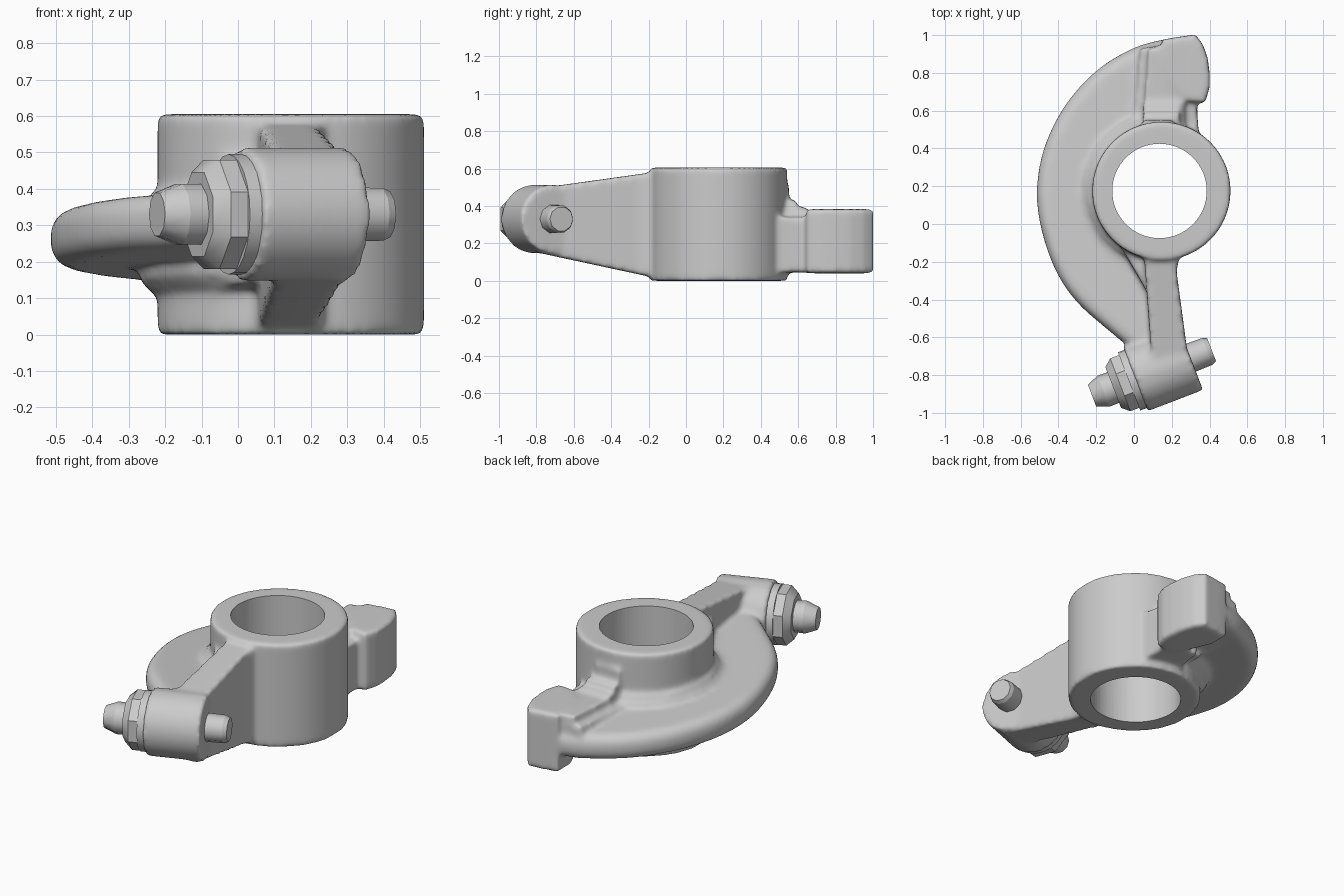
import bpy, bmesh
from math import radians, sin, cos
from mathutils import Matrix

if "Cube" in bpy.data.objects:
    bpy.data.objects.remove(bpy.data.objects["Cube"])

HUB = (0.145, 0.175)
AXIS = (Matrix.Translation((0.1, -0.785, 0.33)) @ Matrix.Rotation(radians(21), 4, 'Z')
        @ Matrix.Rotation(radians(90), 4, 'Y'))


def rounded(pts, passes=2):
    """Cut the corners of a closed outline so that it runs as a smooth curve."""
    for _ in range(passes):
        out = []
        for (ax, ay), (bx, by) in zip(pts, pts[1:] + pts[:1]):
            out += [(ax * .75 + bx * .25, ay * .75 + by * .25),
                    (ax * .25 + bx * .75, ay * .25 + by * .75)]
        pts = out
    return pts


def prism(bm, pts, low, high, round_off=0.0):
    """Closed outline extruded between two planes given as (height, slope in y)."""
    bot = [bm.verts.new((x, y, low[0] + low[1] * y)) for x, y in pts]
    top = [bm.verts.new((x, y, high[0] + high[1] * y)) for x, y in pts]
    caps = [bm.faces.new(bot[::-1]), bm.faces.new(top)]
    n = len(pts)
    for i in range(n):
        j = (i + 1) % n
        bm.faces.new((bot[i], bot[j], top[j], top[i]))
    if round_off:
        bm.normal_update()
        edges = [e for f in caps for e in f.edges]
        bmesh.ops.bevel(bm, geom=edges, offset=round_off, segments=4,
                        profile=0.5, affect='EDGES')


def rod(bm, t0, t1, r0, r1, sides, frame=AXIS, turn=0):
    """Straight or tapered cylinder from t0 to t1 along the frame's z axis."""
    m = frame @ Matrix.Translation((0, 0, (t0 + t1) / 2)) @ Matrix.Rotation(radians(turn), 4, 'Z')
    bmesh.ops.create_cone(bm, cap_ends=True, segments=sides, radius1=r0, radius2=r1,
                          depth=t1 - t0, matrix=m)


def finish(bm, name):
    bmesh.ops.recalc_face_normals(bm, faces=bm.faces)
    mesh = bpy.data.meshes.new(name)
    bm.to_mesh(mesh)
    bm.free()
    ob = bpy.data.objects.new(name, mesh)
    bpy.context.collection.objects.link(ob)
    return ob


def activate(ob):
    bpy.ops.object.select_all(action='DESELECT')
    ob.select_set(True)
    bpy.context.view_layer.objects.active = ob


bm = bmesh.new()

# hub
rod(bm, 0, 0.605, 0.366, 0.366, 96, Matrix.Translation((*HUB, 0)))

# curved side flange, a thin plate that dips towards the back
flange = [(-0.03, -0.65), (-0.15, -0.55), (-0.27, -0.45), (-0.36, -0.345), (-0.43, -0.22),
          (-0.485, -0.06), (-0.512, 0.08), (-0.516, 0.2), (-0.494, 0.35), (-0.444, 0.49),
          (-0.373, 0.62), (-0.282, 0.735), (-0.18, 0.83), (-0.07, 0.9), (0.05, 0.955),
          (0.2, 0.985), (0.3, 0.97), (0.3, 0.75), (0.2, 0.62), (0.13, 0.4), (0.13, -0.7),
          (0.05, -0.7)]
prism(bm, rounded(flange), (0.198, -0.075), (0.352, -0.08), 0.06)

# root that smooths into the fillet between hub and flange
for r, z0, z1 in ((0.415, 0.15, 0.365), (0.392, 0.125, 0.395)):
    arc = [(HUB[0] + r * cos(radians(a)), HUB[1] + r * sin(radians(a)))
           for a in range(95, 253, 6)]
    prism(bm, arc + [HUB], (z0, -0.05), (z1, -0.05))

# tapering rib from hub to screw boss, with a gusset on the flange side
rib = [(0.05, -0.12), (0.25, -0.12), (0.225, -0.25), (0.275, -0.62), (0.29, -0.8), (0.1, -0.8)]
prism(bm, rib, (-0.02, -0.215), (0.605, 0.14))
prism(bm, [(-0.1, -0.07), (0.07, -0.36), (0.14, -0.1)], (0.1, -0.15), (0.48, 0))

# screw boss
rod(bm, -0.1, 0.214, 0.183, 0.183, 64)

# contact pad, its raised shoulder, and the web joining it to the hub
pad = [(0.325, 1.003), (0.365, 0.95), (0.39, 0.88), (0.4, 0.8), (0.4, 0.72), (0.375, 0.64),
       (0.29, 0.65), (0.2, 0.73), (0.15, 0.85), (0.15, 0.975), (0.2, 0.985)]
prism(bm, pad, (0.04, 0), (0.383, 0))
for x, z in ((0.0, 0.325), (0.045, 0.375)):
    prism(bm, [(x, 0.5), (0.27, 0.5), (0.27, 0.96), (x + 0.03, 0.93)], (0.135, 0), (z, 0))
for y, z, x1 in ((0.55, 0.51, 0.2), (0.59, 0.43, 0.24), (0.64, 0.395, 0.25)):
    prism(bm, [(0.05, 0.45), (x1, 0.45), (x1, y), (0.05, y)], (0.1, 0), (z, 0))
prism(bm, [(0.1, 0.45), (0.345, 0.42), (0.33, 0.68), (0.14, 0.72)], (0.045, 0), (0.34, 0))
body = finish(bm, "rocker_body")

# fuse the parts and soften the joints
fuse = body.modifiers.new("fuse", 'REMESH')
fuse.mode = 'VOXEL'
fuse.voxel_size = 0.0125
soft = body.modifiers.new("soften", 'SMOOTH')
soft.factor = 0.5
soft.iterations = 14

# plain shaft bore
bm = bmesh.new()
rod(bm, -0.1, 0.7, 0.25, 0.25, 64, Matrix.Translation((0.135, 0.175, 0)))
cutter = finish(bm, "bore_cutter")
cutter.hide_render = True
cut = body.modifiers.new("bore", 'BOOLEAN')
cut.object = cutter
cut.operation = 'DIFFERENCE'
cut.solver = 'EXACT'
activate(body)
bpy.ops.object.convert(target='MESH')
bpy.ops.object.shade_smooth_by_angle(angle=radians(60))
bpy.data.objects.remove(cutter)

# lock nut with a chamfered outer end
bm = bmesh.new()
rod(bm, -0.135, -0.09, 0.165, 0.165, 24)
rod(bm, -0.185, -0.13, 0.162, 0.162, 8, turn=22.5)
rod(bm, -0.225, -0.185, 0.125, 0.162, 8, turn=22.5)
nut = finish(bm, "lock_nut")

# adjusting screw: tapered head on one side, plain tip on the other
bm = bmesh.new()
rod(bm, -0.28, 0.31, 0.088, 0.076, 10)
rod(bm, -0.345, -0.28, 0.062, 0.088, 10)
rod(bm, 0.31, 0.333, 0.076, 0.066, 10)
screw = finish(bm, "adjusting_screw")
for ob in (nut, screw):
    activate(ob)
    bpy.ops.object.shade_smooth_by_angle(angle=radians(38))
